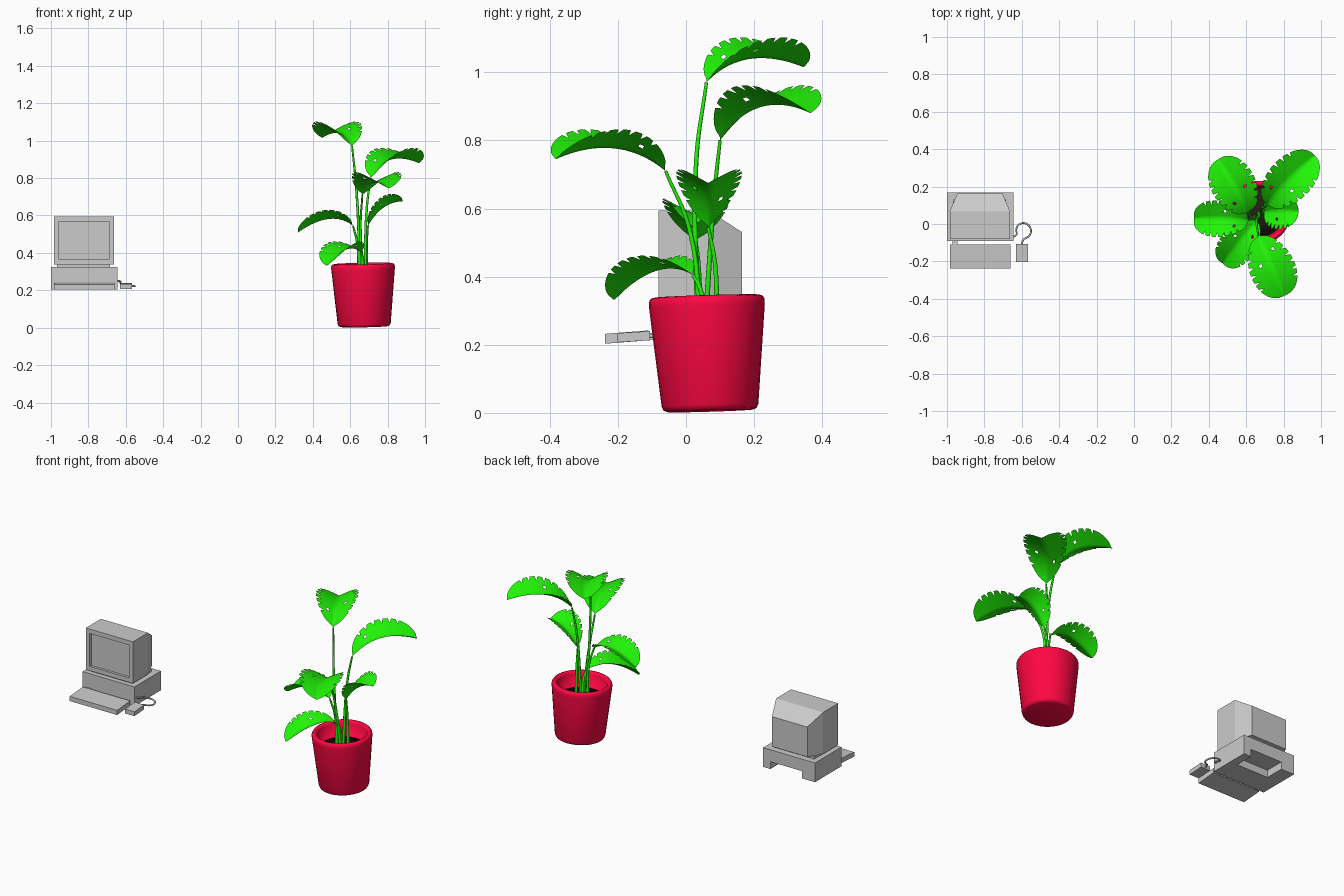
import bpy, bmesh, math
from mathutils import Vector

if "Cube" in bpy.data.objects:
    bpy.data.objects.remove(bpy.data.objects["Cube"])


def material(name, rgb):
    m = bpy.data.materials.new(name)
    m.diffuse_color = (*rgb, 1)
    m.use_nodes = True
    m.node_tree.nodes["Principled BSDF"].inputs["Base Color"].default_value = m.diffuse_color
    return m


GREEN = material("leaf_green", (0.015, 0.9, 0.002))
RED = material("pot_red", (1.0, 0.002, 0.055))
SOIL = material("soil_dark", (0.02, 0.012, 0.01))


def finish(name, bm, mat=None, smooth=False, fix_normals=True):
    if fix_normals:
        bmesh.ops.recalc_face_normals(bm, faces=bm.faces)
    me = bpy.data.meshes.new(name)
    bm.to_mesh(me)
    bm.free()
    ob = bpy.data.objects.new(name, me)
    bpy.context.collection.objects.link(ob)
    if mat:
        me.materials.append(mat)
    for p in me.polygons:
        p.use_smooth = smooth
    return ob


def add_box(bm, x0, x1, y0, y1, z0, z1):
    for v in bmesh.ops.create_cube(bm, size=1)["verts"]:
        v.co = ((x0 + x1) / 2 + v.co.x * (x1 - x0),
                (y0 + y1) / 2 + v.co.y * (y1 - y0),
                (z0 + z1) / 2 + v.co.z * (z1 - z0))
    bm.normal_update()


def box(name, *dims):
    bm = bmesh.new()
    add_box(bm, *dims)
    return finish(name, bm)


def tube(name, points, radii, mat=None):
    cu = bpy.data.curves.new(name, 'CURVE')
    cu.dimensions = '3D'
    cu.bevel_depth = 1
    cu.bevel_resolution = 2
    cu.resolution_u = 6
    cu.use_fill_caps = True
    sp = cu.splines.new('BEZIER')
    sp.bezier_points.add(len(points) - 1)
    for i, (bp, p) in enumerate(zip(sp.bezier_points, points)):
        bp.co = p
        bp.handle_left_type = bp.handle_right_type = 'AUTO'
        bp.radius = radii[0] + (radii[1] - radii[0]) * i / (len(points) - 1)
    ob = bpy.data.objects.new(name, cu)
    bpy.context.collection.objects.link(ob)
    if mat:
        cu.materials.append(mat)
    return ob


# Monitor: box with recessed screen and tapered back
bm = bmesh.new()
add_box(bm, -0.985, -0.663, -0.08, 0.067, 0.337, 0.594)
back = max(bm.faces, key=lambda f: f.calc_center_median().y)
ext = bmesh.ops.extrude_discrete_faces(bm, faces=[back])["faces"][0]
for v in ext.verts:
    v.co.y = 0.165
    v.co.x = -0.824 + (v.co.x + 0.824) * 0.75
    v.co.z = 0.53 if v.co.z > 0.45 else 0.345
bm.normal_update()
front = min(bm.faces, key=lambda f: f.calc_center_median().y)
bmesh.ops.inset_region(bm, faces=[front], thickness=0.027, use_even_offset=True)
bm.normal_update()
screen = bmesh.ops.extrude_discrete_faces(bm, faces=[front])["faces"][0]
for v in screen.verts:
    v.co.y += 0.015
finish("monitor", bm)
box("monitor_neck", -0.968, -0.684, -0.06, 0.13, 0.32, 0.341)

# Computer case with side rails and a closed front, open at the back
bm = bmesh.new()
add_box(bm, -1.0, -0.645, -0.09, 0.168, 0.25, 0.324)
add_box(bm, -1.0, -0.91, -0.09, 0.168, 0.205, 0.25)
add_box(bm, -0.695, -0.645, -0.09, 0.168, 0.205, 0.25)
add_box(bm, -0.91, -0.695, -0.09, 0.05, 0.205, 0.25)
finish("computer_case", bm)

# Keyboard and mouse, slightly raised at the back
for name, dims, lift in (("keyboard", (-0.984, -0.66, -0.238, -0.11, 0.203, 0.232), 0.01),
                         ("mouse", (-0.631, -0.567, -0.202, -0.106, 0.207, 0.234), 0.006)):
    ob = box(name, *dims)
    for v in ob.data.vertices:
        if v.co.y > (dims[2] + dims[3]) / 2:
            v.co.z += lift
box("keyboard_plug", -0.97, -0.943, -0.112, -0.088, 0.215, 0.235)
tube("mouse_cable", [(-0.6, -0.107, 0.225), (-0.592, -0.085, 0.225), (-0.558, -0.06, 0.222),
                     (-0.553, -0.025, 0.222), (-0.58, 0.003, 0.225), (-0.615, -0.003, 0.23),
                     (-0.63, -0.03, 0.24), (-0.628, -0.055, 0.247), (-0.648, -0.07, 0.252)],
     (0.005, 0.005))

# Flower pot: lathed profile, leaning a little
profile = [(0, 0), (0.125, 0), (0.136, 0.004), (0.142, 0.016), (0.17, 0.308), (0.17, 0.324),
           (0.164, 0.334), (0.154, 0.337), (0.145, 0.332), (0.139, 0.32), (0.132, 0.23), (0, 0.23)]


def lathe(name, prof, mat, sides=32):
    bm = bmesh.new()
    vs = [bm.verts.new((r, 0, z)) for r, z in prof]
    es = [bm.edges.new(p) for p in zip(vs, vs[1:])]
    bmesh.ops.spin(bm, geom=vs + es, axis=(0, 0, 1), cent=(0, 0, 0),
                   angle=math.tau, steps=sides)
    bmesh.ops.remove_doubles(bm, verts=bm.verts, dist=1e-5)
    ob = finish(name, bm, mat, True)
    ob.location = (0.675, 0.071, 0.006)
    ob.rotation_euler = (math.radians(1.8), math.radians(-1.2), 0)
    return ob


lathe("flower_pot", profile, RED)
lathe("soil", [(0, 0.225), (0.133, 0.225), (0.1335, 0.24), (0, 0.244)], SOIL)


# Leaf: arched midrib, raised halves, narrow forward slits and a few holes
def leaf(name, p0, p1, p2, width, fold):
    p0, p1, p2 = Vector(p0), Vector(p1), Vector(p2)
    cols = [-1, -0.72, -0.5, -0.36, -0.18, 0, 0.18, 0.36, 0.5, 0.72, 1]
    rows = 48
    a = math.radians(fold)
    bm = bmesh.new()
    grid = []
    for i in range(rows + 1):
        u = i / rows
        w = width * max(0.003, math.sin(math.pi * u ** 1.12)) ** 0.5
        slit = 0.76 if i % 5 == 0 and 7 < i < 37 else 1.0
        row = []
        for c in cols:
            s = abs(c)
            t = u + s * (0.22 * u * (1 - u) + 0.03 * (1 - u))
            centre = p0 * (1 - t) ** 2 + p1 * 2 * t * (1 - t) + p2 * t * t
            tan = ((p1 - p0) * (1 - t) + (p2 - p1) * t).normalized()
            side = tan.cross(Vector((0, 0, 1))).normalized()
            up = side.cross(tan)
            k = c * w * (slit if s > 0.9 else 0.96 if s > 0.7 and slit < 1 else 1)
            row.append(bm.verts.new(centre + side * k * math.cos(a) + up * abs(k) * math.sin(a)))
        grid.append(row)
    holes = {(13, 2), (14, 2), (21, 7), (22, 7)}
    for i in range(rows):
        for j in range(len(cols) - 1):
            if (i, j) not in holes:
                bm.faces.new((grid[i][j], grid[i][j + 1], grid[i + 1][j + 1], grid[i + 1][j]))
    return finish(name, bm, GREEN, True, False)


# name, leaf base, midrib control, tip, half width, fold angle, stem foot, stem middle
plants = [
    ("back_right", (0.71, 0.10, 0.80), (0.79, 0.205, 0.955), (0.967, 0.365, 0.88), 0.132, 26,
     (0.68, 0.055, 0.24), (0.69, 0.085, 0.66)),
    ("top", (0.61, 0.06, 0.97), (0.56, 0.17, 1.085), (0.45, 0.345, 1.015), 0.134, 27,
     (0.655, 0.035, 0.24), (0.633, 0.03, 0.74)),
    ("front_right", (0.665, -0.06, 0.71), (0.72, -0.20, 0.825), (0.805, -0.382, 0.745), 0.134, 24,
     (0.672, 0.045, 0.24), (0.655, 0.01, 0.54)),
    ("left", (0.615, 0.02, 0.545), (0.50, 0.03, 0.635), (0.322, 0.03, 0.51), 0.11, 27,
     (0.645, 0.04, 0.24), (0.638, 0.035, 0.45)),
    ("right", (0.695, 0.065, 0.545), (0.77, 0.07, 0.675), (0.88, 0.065, 0.675), 0.11, 29,
     (0.69, 0.09, 0.24), (0.688, 0.085, 0.44)),
    ("front_left", (0.66, 0.02, 0.405), (0.58, -0.08, 0.465), (0.475, -0.21, 0.332), 0.106, 25,
     (0.665, 0.06, 0.24), (0.668, 0.04, 0.37)),
]
for name, base, ctrl, tip, width, fold, foot, mid in plants:
    leaf(name + "_leaf", base, ctrl, tip, width, fold)
    tube(name + "_stem", [foot, mid, base], (0.0085, 0.005), GREEN)
